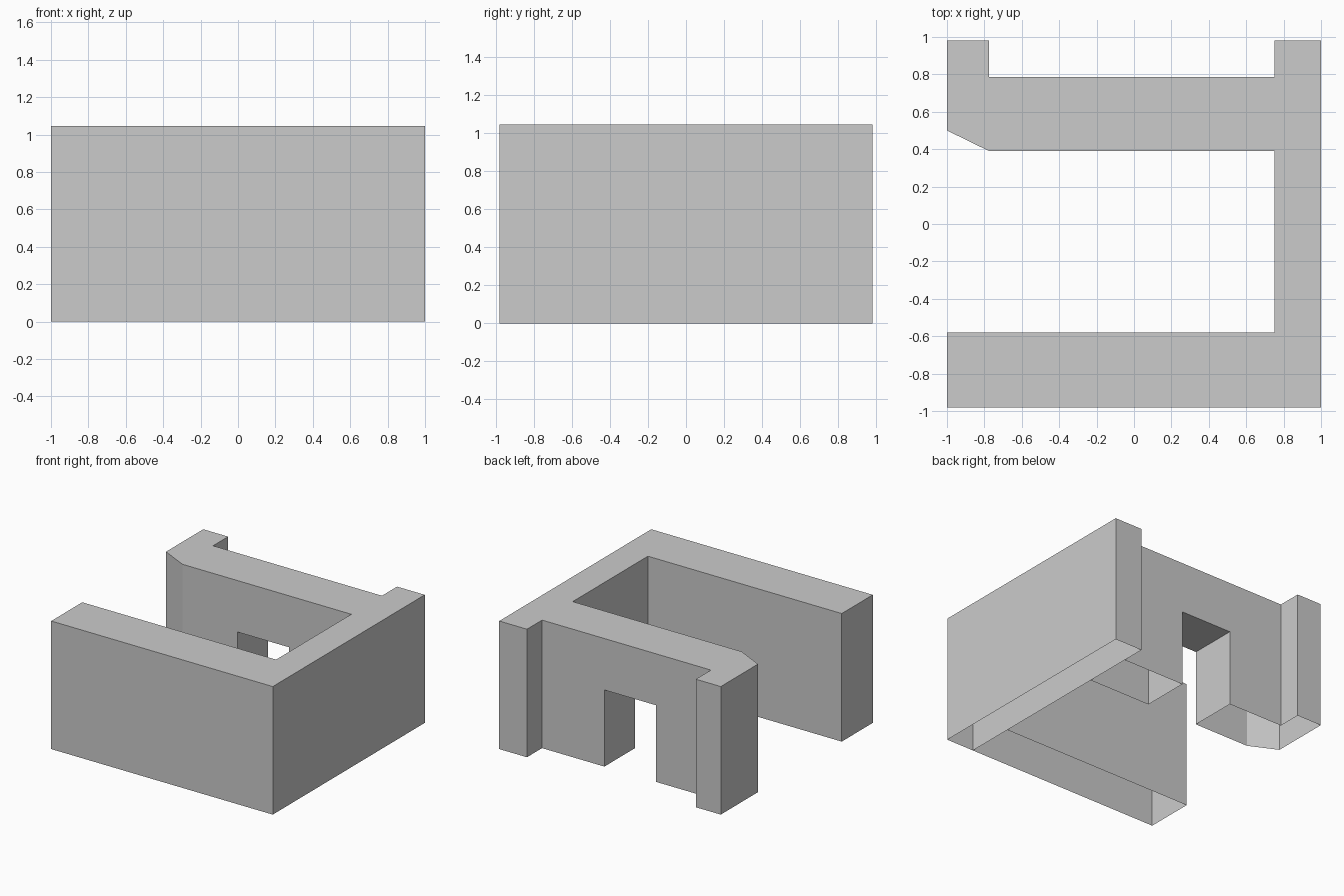
import bpy
import bmesh

HEIGHT = 1.045
INNER_X = 0.75      # inner face of the side wall

cube = bpy.data.objects.get("Cube")
if cube:
    bpy.data.objects.remove(cube, do_unlink=True)

# One plain grey for all walls
grey = bpy.data.materials.new("wall_grey")
grey.use_nodes = True
colour = (0.6, 0.6, 0.6, 1)
grey.diffuse_color = colour
grey.node_tree.nodes["Principled BSDF"].inputs["Base Color"].default_value = colour


def extrude_plan(name, plan, bottom=0.0, top=HEIGHT):
    """Raise a plan outline into a closed solid."""
    bm = bmesh.new()
    base = bm.faces.new([bm.verts.new((x, y, bottom)) for x, y in plan])
    raised = bmesh.ops.extrude_face_region(bm, geom=[base], use_keep_orig=True)
    verts = [v for v in raised["geom"] if isinstance(v, bmesh.types.BMVert)]
    bmesh.ops.translate(bm, verts=verts, vec=(0, 0, top - bottom))
    bmesh.ops.recalc_face_normals(bm, faces=bm.faces)
    mesh = bpy.data.meshes.new(name)
    bm.to_mesh(mesh)
    bm.free()
    mesh.materials.append(grey)
    obj = bpy.data.objects.new(name, mesh)
    bpy.context.collection.objects.link(obj)
    return obj


def rectangle(x0, x1, y0, y1):
    return [(x0, y0), (x1, y0), (x1, y1), (x0, y1)]


def open_shell(obj, drop_joint=False):
    """Remove the underside, and the end that meets the side wall."""
    bm = bmesh.new()
    bm.from_mesh(obj.data)
    unwanted = [f for f in bm.faces
                if all(abs(v.co.z) < 0.001 for v in f.verts)
                or (drop_joint and all(abs(v.co.x - INNER_X) < 0.001 for v in f.verts))]
    bmesh.ops.delete(bm, geom=unwanted, context="FACES")
    bm.to_mesh(obj.data)
    bm.free()


# Side wall, running the full depth
side_wall = extrude_plan("side_wall", rectangle(INNER_X, 1, -0.98, 0.98))
open_shell(side_wall)

# Front wall
front_wall = extrude_plan("front_wall", rectangle(-1, INNER_X, -0.98, -0.58))
open_shell(front_wall, drop_joint=True)

# Back wall with a chamfered inner corner and an end pier
back_wall = extrude_plan("back_wall", [
    (INNER_X, 0.39), (INNER_X, 0.785), (-0.775, 0.785), (-0.775, 0.98),
    (-1, 0.98), (-1, 0.5), (-0.775, 0.39)])

# Doorway cut through the back wall
doorway = extrude_plan("doorway_cutter", rectangle(-0.277, 0.187, 0.2, 0.9), -0.2, 0.625)
doorway.hide_render = True
cut = back_wall.modifiers.new("doorway", "BOOLEAN")
cut.operation = "DIFFERENCE"
cut.solver = "EXACT"
cut.object = doorway
bpy.context.view_layer.objects.active = back_wall
bpy.ops.object.modifier_apply(modifier=cut.name)
bpy.data.objects.remove(doorway, do_unlink=True)
open_shell(back_wall, drop_joint=True)
